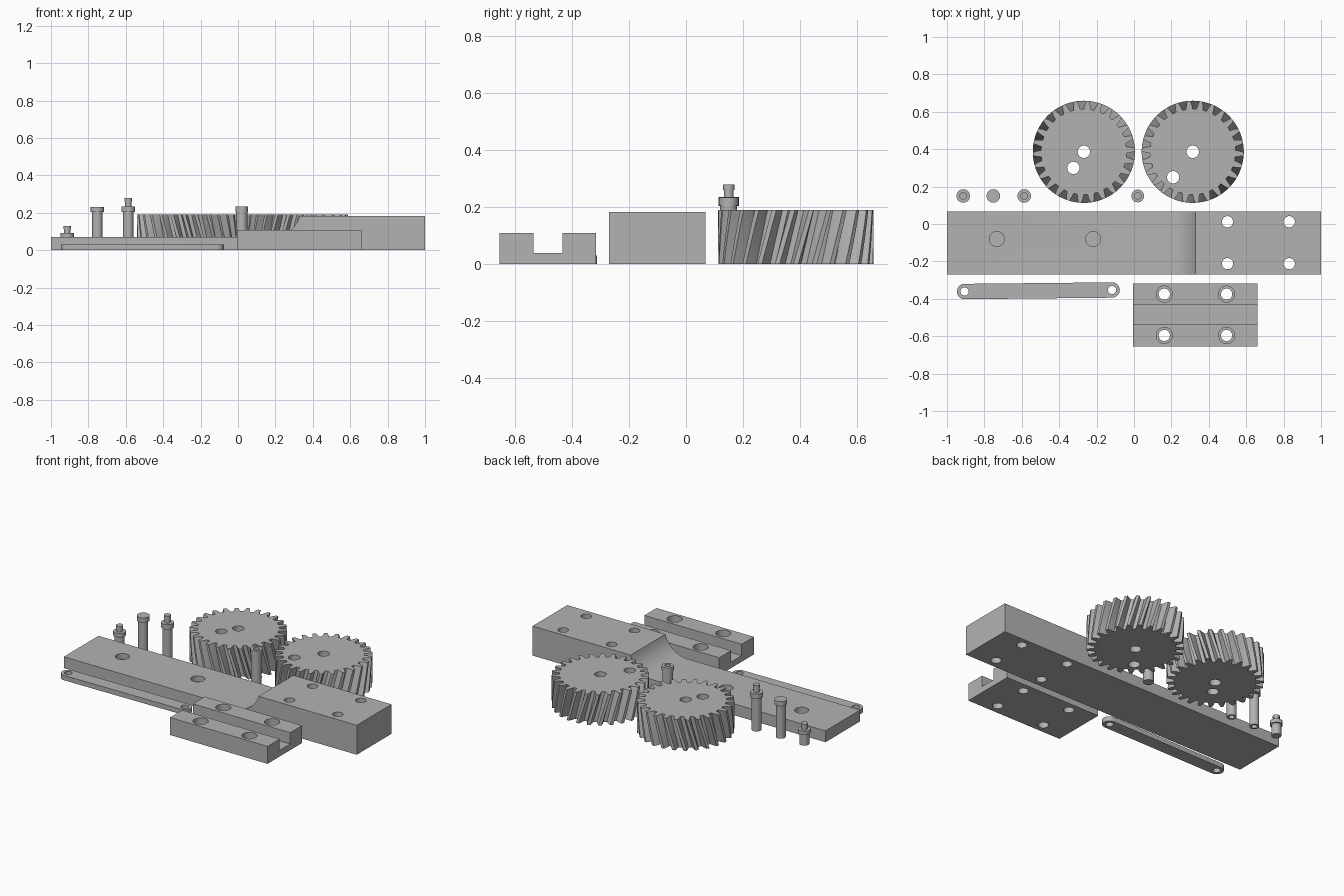
import bpy
import bmesh
from math import pi, sin, cos, sqrt, atan2, radians

cube = bpy.data.objects.get("Cube")
if cube:
    bpy.data.objects.remove(cube)

# One plain grey for everything
GREY = (0.45, 0.45, 0.45, 1)
grey = bpy.data.materials.new("plain grey")
grey.use_nodes = True
grey.diffuse_color = GREY
grey.node_tree.nodes["Principled BSDF"].inputs["Base Color"].default_value = GREY


def make(name, bm):
    bmesh.ops.recalc_face_normals(bm, faces=bm.faces)
    mesh = bpy.data.meshes.new(name)
    bm.to_mesh(mesh)
    bm.free()
    mesh.materials.append(grey)
    ob = bpy.data.objects.new(name, mesh)
    bpy.context.collection.objects.link(ob)
    return ob


def smooth(ob, angle=30):
    bpy.ops.object.select_all(action="DESELECT")
    ob.select_set(True)
    bpy.context.view_layer.objects.active = ob
    bpy.ops.object.shade_smooth_by_angle(angle=radians(angle))


def stack(bm, rings):
    """Skin a list of equal closed rings and cap both ends."""
    loops = [[bm.verts.new(p) for p in ring] for ring in rings]
    n = len(loops[0])
    for a, b in zip(loops, loops[1:]):
        for i in range(n):
            j = (i + 1) % n
            bm.faces.new((a[i], a[j], b[j], b[i]))
    bm.faces.new(loops[0][::-1])
    bm.faces.new(loops[-1])


def turned(bm, x, y, profile, sides=32):
    """Solid of revolution from (radius, height) pairs."""
    stack(bm, [[(x + r * cos(2 * pi * i / sides), y + r * sin(2 * pi * i / sides), z)
                for i in range(sides)] for r, z in profile])


def drill(ob, holes):
    """Cut (x, y, profile) holes out of a part."""
    bm = bmesh.new()
    for x, y, profile in holes:
        turned(bm, x, y, profile)
    cutter = make("hole_cutter", bm)
    cutter.hide_render = True
    mod = ob.modifiers.new("holes", "BOOLEAN")
    mod.operation = "DIFFERENCE"
    mod.solver = "EXACT"
    mod.object = cutter
    bpy.ops.object.select_all(action="DESELECT")
    ob.select_set(True)
    bpy.context.view_layer.objects.active = ob
    bpy.ops.object.modifier_apply(modifier=mod.name)
    bpy.data.objects.remove(cutter)


def through(r):
    return [(r, -0.1), (r, 0.4)]


# Stepped base plate with a concave ramp
LOW, HIGH, RAMP, STEP = 0.07, 0.182, 0.18, 0.33
run, rise = STEP - RAMP, HIGH - LOW
radius = (run ** 2 + rise ** 2) / (2 * rise)
sweep = atan2(run, radius - rise)
arc = [(RAMP + radius * sin(sweep * i / 12), LOW + radius * (1 - cos(sweep * i / 12)))
       for i in range(13)]
side = [(-1, 0), (1, 0), (1, HIGH)] + arc[::-1] + [(-1, LOW)]
bm = bmesh.new()
stack(bm, [[(x, y, z) for x, z in side] for y in (-0.27, 0.068)])
base = make("base_plate", bm)
blind = [(0.04, 0.035), (0.04, 0.3)]
drill(base, [(x, -0.08, blind) for x in (-0.733, -0.218)]
      + [(x, y, through(0.03)) for x in (0.5, 0.83) for y in (0.012, -0.212)])
smooth(base)

# Channelled guide block with counterbored holes
section = [(-0.655, 0), (-0.317, 0), (-0.317, 0.108), (-0.434, 0.108),
           (-0.434, 0.038), (-0.536, 0.038), (-0.536, 0.108), (-0.655, 0.108)]
bm = bmesh.new()
stack(bm, [[(x, y, z) for y, z in section] for x in (-0.005, 0.66)])
block = make("guide_block", bm)
bore = [(0.03, -0.1), (0.03, 0.065), (0.043, 0.065), (0.043, 0.3)]
drill(block, [(x, y, bore) for x in (0.162, 0.495) for y in (-0.375, -0.596)])
smooth(block)

# Connecting link: a slightly turned bar with rounded ends
ends = [(-0.906, -0.361), (-0.117, -0.353)]
tilt = atan2(ends[1][1] - ends[0][1], ends[1][0] - ends[0][0])
outline = []
for (x, y), start in zip(ends, (pi / 2, -pi / 2)):
    for i in range(17):
        a = tilt + start + pi * i / 16
        outline.append((x + 0.041 * cos(a), y + 0.041 * sin(a)))
bm = bmesh.new()
stack(bm, [[(x, y, z) for x, y in outline] for z in (0, 0.03)])
link = make("connecting_link", bm)
drill(link, [(x, y, through(0.022)) for x, y in ends])
smooth(link)

# Pair of helical gears of opposite hand
TEETH, ROOT, TIP, TALL = 26, 0.229, 0.273, 0.19
tooth = [(-0.32, ROOT), (-0.25, 0.248), (-0.13, TIP),
         (0.13, TIP), (0.25, 0.248), (0.32, ROOT)]


def gear(name, cx, cy, twist, crank):
    rings = []
    for k in range(9):
        ring = []
        for t in range(TEETH):
            for part, r in tooth:
                a = 2 * pi * (t + part) / TEETH + twist * k / 8
                ring.append((cx + r * cos(a), cy + r * sin(a), TALL * k / 8))
        rings.append(ring)
    bm = bmesh.new()
    stack(bm, rings)
    ob = make(name, bm)
    drill(ob, [(cx, cy, through(0.033)), (*crank, through(0.033))])
    smooth(ob, 20)


gear("right_gear", -0.268, 0.386, -0.2, (-0.324, 0.3))
gear("left_gear", 0.314, 0.386, 0.2, (0.209, 0.25))


# Row of turned pins
def pin(name, x, profile, hole=None):
    bm = bmesh.new()
    turned(bm, x, 0.15, profile)
    ob = make(name, bm)
    if hole:
        drill(ob, [(x, 0.15, hole)])
    smooth(ob)


def stepped(collar):
    """Shank, collar and a headed tip above the given collar height."""
    return [(0.028, 0), (0.028, collar), (0.036, collar), (0.036, collar + 0.03),
            (0.017, collar + 0.03), (0.017, collar + 0.055),
            (0.02, collar + 0.055), (0.02, collar + 0.075)]


socket = [(0.017, -0.1), (0.017, 0.06)]
pin("short_pin", -0.913, [(r, z * 0.8) for r, z in stepped(0.085)])
pin("headed_pin", -0.752, [(0.028, 0), (0.028, 0.203), (0.036, 0.203), (0.036, 0.232)], socket)
pin("long_pin", -0.587, stepped(0.204), socket)
pin("hollow_pin", 0.02, [(0.03, 0), (0.03, 0.205), (0.034, 0.205), (0.034, 0.233)],
    [(0.017, 0.17), (0.017, 0.3)])
